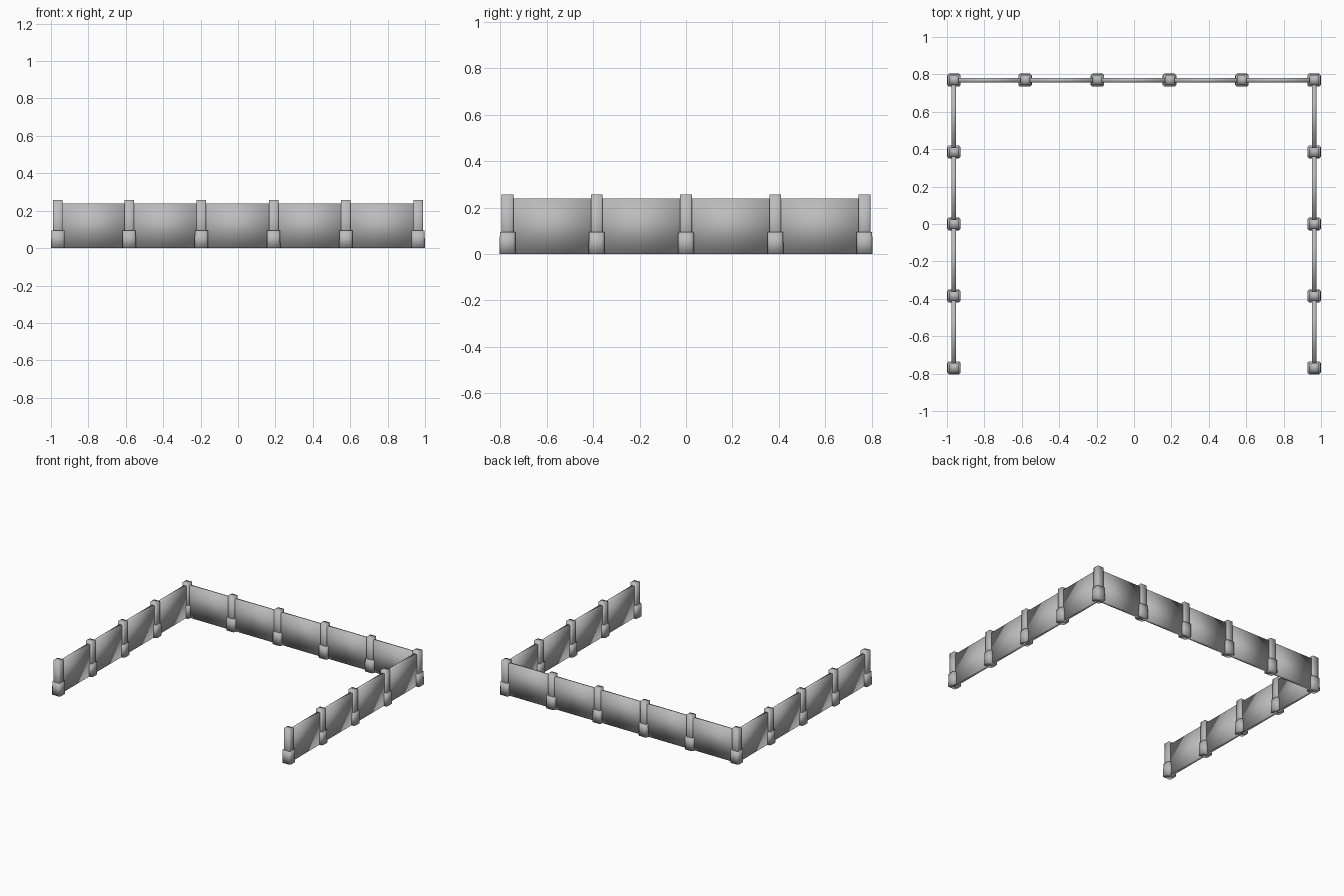
import bpy, bmesh

if "Cube" in bpy.data.objects:
    bpy.data.objects.remove(bpy.data.objects["Cube"])

grey = bpy.data.materials.new("concrete grey")
grey.diffuse_color = (0.5, 0.5, 0.5, 1)
grey.use_nodes = True
grey.node_tree.nodes["Principled BSDF"].inputs["Base Color"].default_value = grey.diffuse_color


def box(name, center, size, bevel=0.0, taper=1.0):
    """Soft-shaded box standing on center z, optional chamfered upright edges."""
    bm = bmesh.new()
    bmesh.ops.create_cube(bm, size=1)
    for v in bm.verts:
        t = taper if v.co.z > 0 else 1.0
        v.co = (center[0] + v.co.x * size[0] * t,
                center[1] + v.co.y * size[1] * t,
                center[2] + (v.co.z + 0.5) * size[2])
    if bevel:
        upright = [e for e in bm.edges
                   if abs(e.verts[0].co.z - e.verts[1].co.z) > 0.01]
        bmesh.ops.bevel(bm, geom=upright, offset=bevel, segments=1,
                        affect='EDGES', profile=0.5)
    for f in bm.faces:
        f.smooth = True
    me = bpy.data.meshes.new(name)
    bm.to_mesh(me)
    bm.free()
    me.materials.append(grey)
    ob = bpy.data.objects.new(name, me)
    bpy.context.collection.objects.link(ob)
    return ob


X, Y = 0.963, 0.769          # post centre lines
BASE_H, POST_H, WALL_H = 0.094, 0.257, 0.239

# post positions: back row, then both side rows
back = [(x, Y) for x in (-X, -0.582, -0.196, 0.19, 0.577, X)]
sides = [[(s * X, y) for y in (Y, 0.385, 0.0, -0.385, -Y)] for s in (-1, 1)]

for x, y in back + sides[0][1:] + sides[1][1:]:
    box("post_foot", (x, y, 0), (0.073, 0.070, BASE_H), bevel=0.010, taper=0.95)
    box("post", (x, y, 0), (0.051, 0.050, POST_H), bevel=0.004)

# fence panels between neighbouring posts
for row in [back] + sides:
    for (x0, y0), (x1, y1) in zip(row, row[1:]):
        sx, sy = max(abs(x1 - x0), 0.024), max(abs(y1 - y0), 0.024)
        box("fence_panel", ((x0 + x1) / 2, (y0 + y1) / 2, 0), (sx, sy, WALL_H))
